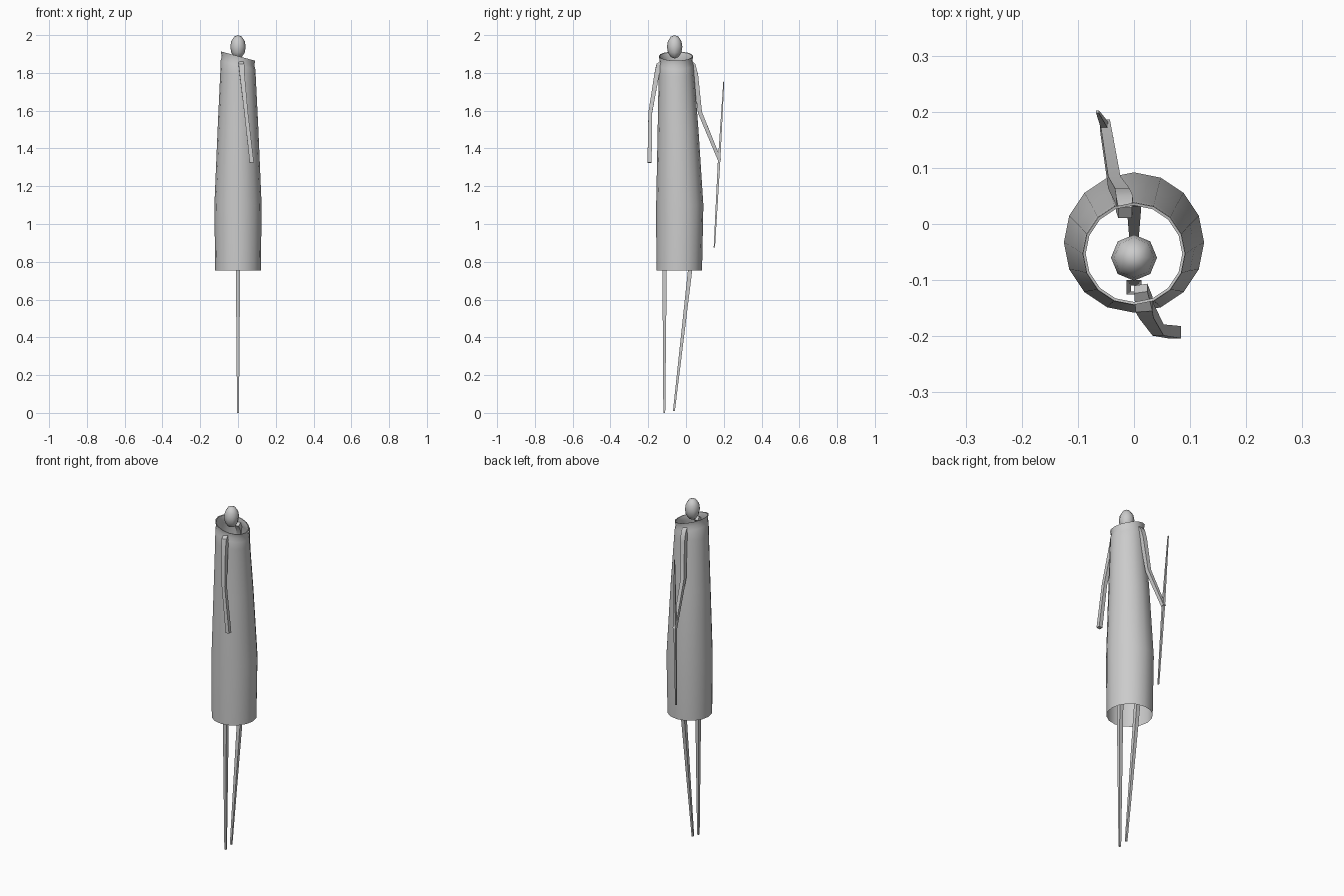
import bpy, bmesh, math
from mathutils import Vector

if "Cube" in bpy.data.objects:
    bpy.data.objects.remove(bpy.data.objects["Cube"])


def finish(name, bm, smooth=None):
    bmesh.ops.recalc_face_normals(bm, faces=bm.faces[:])
    me = bpy.data.meshes.new(name)
    bm.to_mesh(me)
    bm.free()
    ob = bpy.data.objects.new(name, me)
    bpy.context.collection.objects.link(ob)
    if smooth:
        bpy.ops.object.select_all(action='DESELECT')
        ob.select_set(True)
        bpy.context.view_layer.objects.active = ob
        bpy.ops.object.shade_smooth_by_angle(angle=math.radians(smooth))
    return ob


def bridge(bm, rings):
    n = len(rings[0])
    for a, b in zip(rings, rings[1:]):
        for i in range(n):
            j = (i + 1) % n
            bm.faces.new((a[i], a[j], b[j], b[i]))


def limb(name, path, capped=True):
    """Square-section tube; path holds (x, y, z, full width)."""
    bm = bmesh.new()
    pts = [Vector(p[:3]) for p in path]
    rings = []
    for k, p in enumerate(pts):
        t = (pts[min(k + 1, len(pts) - 1)] - pts[max(k - 1, 0)]).normalized()
        u = (Vector((1, 0, 0)) - t * t.x).normalized()
        v = t.cross(u)
        h = path[k][3] / 2
        rings.append([bm.verts.new(p + u * h * a + v * h * b)
                      for a, b in ((1, 1), (-1, 1), (-1, -1), (1, -1))])
    bridge(bm, rings)
    if capped:
        bm.faces.new(rings[0])
        bm.faces.new(rings[-1])
    return finish(name, bm, 40)


# Open robe: 16-sided rings (z, centre y, radius, collar tilt)
bm = bmesh.new()
rings = []
for z, cy, r, tilt in ((0.755, -0.036, 0.121, 0), (1.1, -0.033, 0.125, 0),
                       (1.5, -0.042, 0.108, 0), (1.79, -0.051, 0.094, -0.1),
                       (1.842, -0.053, 0.092, -0.25), (1.862, -0.053, 0.086, -0.27),
                       (1.889, -0.053, 0.091, -0.27), (1.888, -0.053, 0.086, -0.27)):
    ring = []
    for i in range(16):
        a = math.tau * i / 16
        x, y = r * math.cos(a), cy + r * math.sin(a)
        ring.append(bm.verts.new((x, y, z + tilt * x)))
    rings.append(ring)
bridge(bm, rings)
finish("robe", bm, 40)

# Egg-shaped head
bm = bmesh.new()
bmesh.ops.create_uvsphere(bm, u_segments=8, v_segments=6, radius=1)
for v in bm.verts:
    v.co = Vector((v.co.x * 0.041, v.co.y * 0.041 - 0.06, v.co.z * 0.062 + 1.938))
finish("head", bm, 60)

# Tapered hollow stilt legs
limb("front_leg", [(0, -0.115, 0, 0.01), (0, -0.113, 0.95, 0.026)], False)
limb("back_leg", [(0, -0.064, 0.01, 0.01), (0, 0.044, 0.95, 0.026)], False)

# Arms, shoulder to hand
limb("front_arm", [(0.012, -0.115, 1.86, 0.024), (0.018, -0.143, 1.84, 0.03),
                   (0.022, -0.155, 1.79, 0.026), (0.043, -0.189, 1.59, 0.02),
                   (0.073, -0.193, 1.325, 0.022)])
limb("back_arm", [(-0.016, 0.02, 1.86, 0.024), (-0.017, 0.036, 1.84, 0.03),
                  (-0.021, 0.051, 1.79, 0.026), (-0.035, 0.074, 1.59, 0.022),
                  (-0.052, 0.178, 1.338, 0.018)])

# Staff held in the back hand
limb("staff", [(-0.04, 0.15, 0.875, 0.007), (-0.052, 0.175, 1.33, 0.013),
               (-0.065, 0.2, 1.755, 0.005)])
